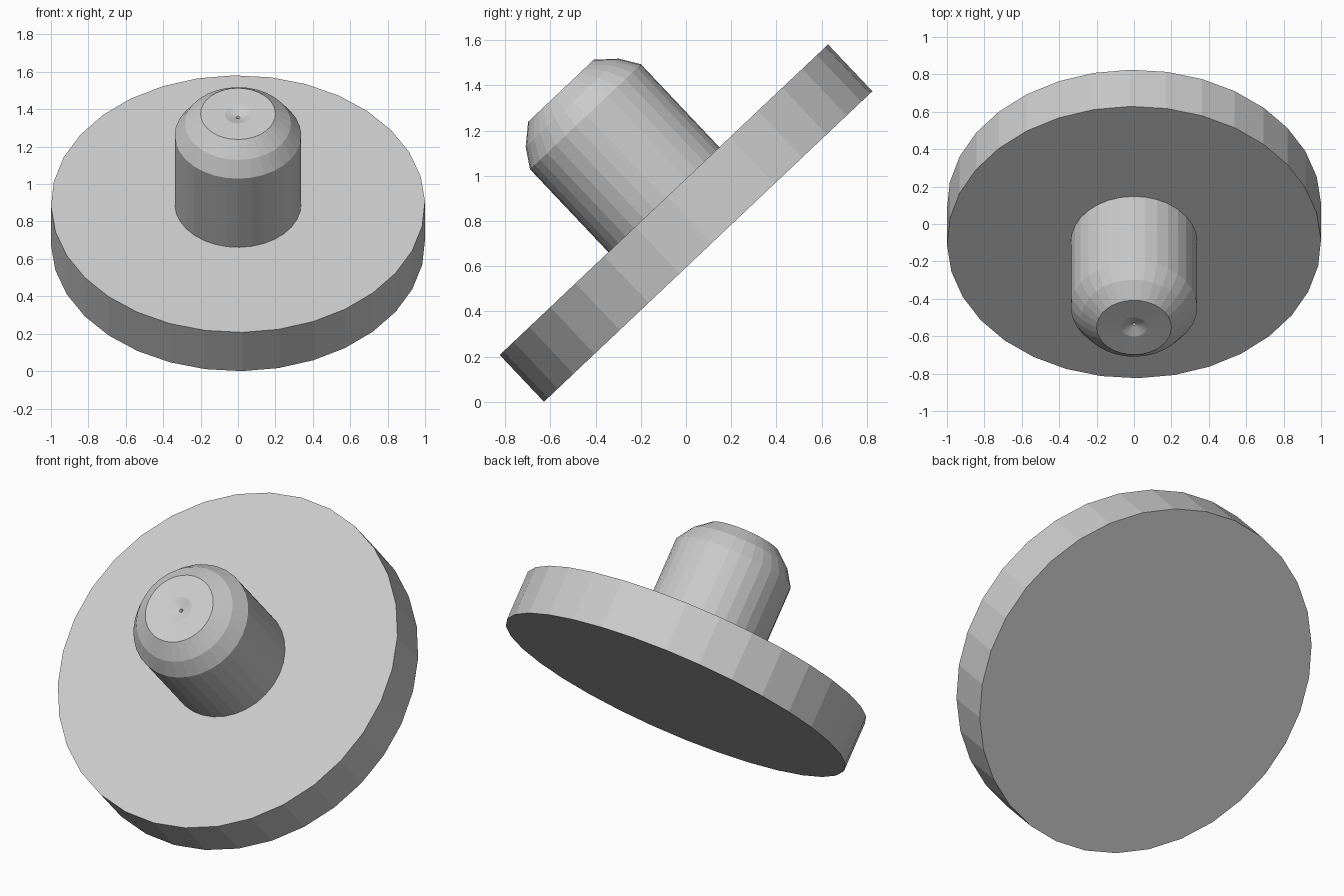
import bpy, bmesh, math
from mathutils import Matrix

if "Cube" in bpy.data.objects:
    bpy.data.objects.remove(bpy.data.objects["Cube"])

SIDES = 32
TILT = math.radians(43.4)
T = 0.285  # plate thickness
PLACE = (Matrix.Translation((0, 0.098, 0.687)) @ Matrix.Rotation(TILT, 4, 'X')
         @ Matrix.Rotation(math.radians(1.2), 4, 'Z'))


def lathe(name, profile):
    """Revolve (radius, height) points around the tilted axis; radius 0 makes a pole."""
    bm = bmesh.new()
    rings = []
    for r, h in profile:
        count = SIDES if r > 0 else 1
        rings.append([bm.verts.new((r * math.cos(2 * math.pi * i / SIDES),
                                    r * math.sin(2 * math.pi * i / SIDES), h))
                      for i in range(count)])
    for a, b in zip(rings, rings[1:]):
        for i in range(SIDES):
            j = (i + 1) % SIDES
            if len(b) == 1:
                bm.faces.new((a[i], a[j], b[0]))
            else:
                bm.faces.new((a[i], a[j], b[j], b[i]))
    # flat caps on open ends
    bm.faces.new(rings[0][::-1])
    if len(rings[-1]) > 1:
        bm.faces.new(rings[-1])
    bm.transform(PLACE)
    mesh = bpy.data.meshes.new(name)
    bm.to_mesh(mesh)
    bm.free()
    obj = bpy.data.objects.new(name, mesh)
    bpy.context.collection.objects.link(obj)
    return obj


# round tilted plate
lathe("plate", [(1.0, 0), (1.0, T)])

# rounded knob with a small conical dimple in its end
lathe("knob", [(0.338, T), (0.338, 0.79), (0.283, 0.876), (0.2, 0.948),
               (0.07, 0.944), (0.01, 0.922), (0, 0.905)])
